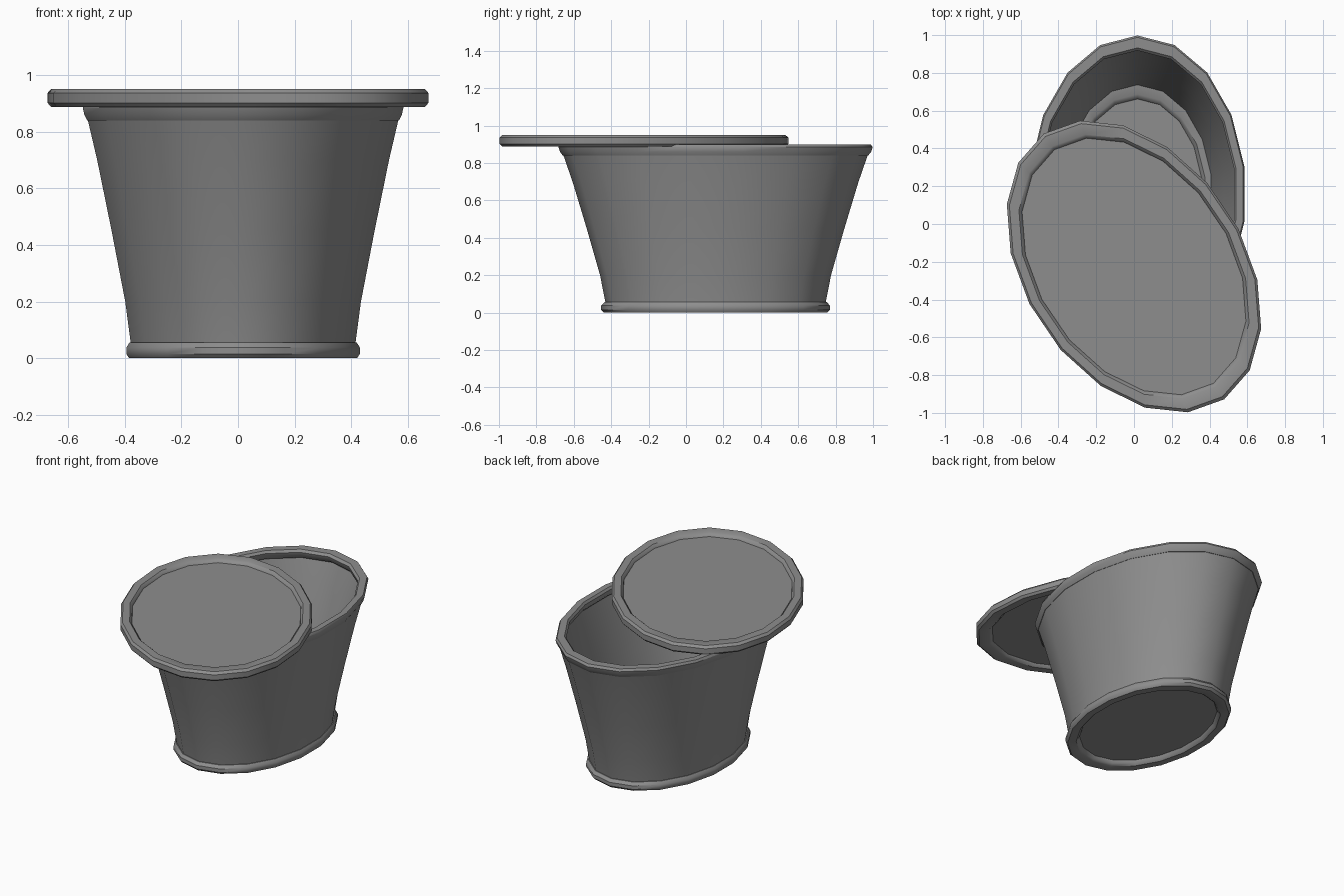
import bpy, bmesh, math

if "Cube" in bpy.data.objects:
    bpy.data.objects.remove(bpy.data.objects["Cube"])

SIDES = 18

gray = bpy.data.materials.new("plain gray")
gray.diffuse_color = (0.27, 0.27, 0.27, 1)
gray.use_nodes = True
gray.node_tree.nodes["Principled BSDF"].inputs["Base Color"].default_value = gray.diffuse_color


def oval_lathe(name, profile, a, b, loc, rot=0.0, closed=False):
    """Sweep (scale, z) points round an oval; open profiles get end caps."""
    bm = bmesh.new()
    rings = []
    for s, z in profile:
        ring = []
        for i in range(SIDES):
            t = 2 * math.pi * i / SIDES
            ring.append(bm.verts.new((-a * s * math.sin(t), b * s * math.cos(t), z)))
        rings.append(ring)
    count = len(rings)
    for k in range(count if closed else count - 1):
        r, q = rings[k], rings[(k + 1) % count]
        for i in range(SIDES):
            j = (i + 1) % SIDES
            bm.faces.new((r[i], r[j], q[j], q[i]))
    if not closed:
        bm.faces.new(rings[0])
        bm.faces.new(rings[-1])
    bmesh.ops.recalc_face_normals(bm, faces=bm.faces)
    mesh = bpy.data.meshes.new(name)
    bm.to_mesh(mesh)
    bm.free()
    mesh.materials.append(gray)
    ob = bpy.data.objects.new(name, mesh)
    bpy.context.collection.objects.link(ob)
    ob.location = loc
    ob.rotation_euler.z = rot
    bpy.ops.object.select_all(action='DESELECT')
    ob.select_set(True)
    bpy.context.view_layer.objects.active = ob
    bpy.ops.object.shade_smooth_by_angle(angle=math.radians(38))
    return ob


POT = (0.575, 0.84, (0.018, 0.158, 0))

# thin flaring wall: outer side up, inner side down
wall = [(0.70, 0.05), (0.735, 0.20), (0.82, 0.45), (0.91, 0.70), (0.972, 0.85)]
oval_lathe("tub_wall", wall + [(s - 0.012, z) for s, z in reversed(wall)], *POT, closed=True)

# rolled rim
oval_lathe("tub_rim", [(0.972, 0.84), (0.99, 0.86), (1.0, 0.885), (0.988, 0.90),
                       (0.922, 0.90), (0.905, 0.885), (0.915, 0.855), (0.935, 0.84)],
           *POT, closed=True)

# foot ring with recessed floor
oval_lathe("tub_foot", [(0.605, 0.03), (0.615, 0.012), (0.635, 0.0), (0.71, 0.0),
                        (0.728, 0.015), (0.728, 0.038), (0.708, 0.056),
                        (0.63, 0.056), (0.605, 0.042), (0.60, 0.034)], *POT)

# lid lying askew across the rim
oval_lathe("lid", [(0.88, 0.908), (0.885, 0.90), (0.905, 0.888), (0.98, 0.888),
                   (1.0, 0.902), (1.0, 0.936), (0.98, 0.95), (0.905, 0.95),
                   (0.885, 0.938), (0.88, 0.93)],
           0.578, 0.85, (0, -0.225, 0), math.radians(34.2))
